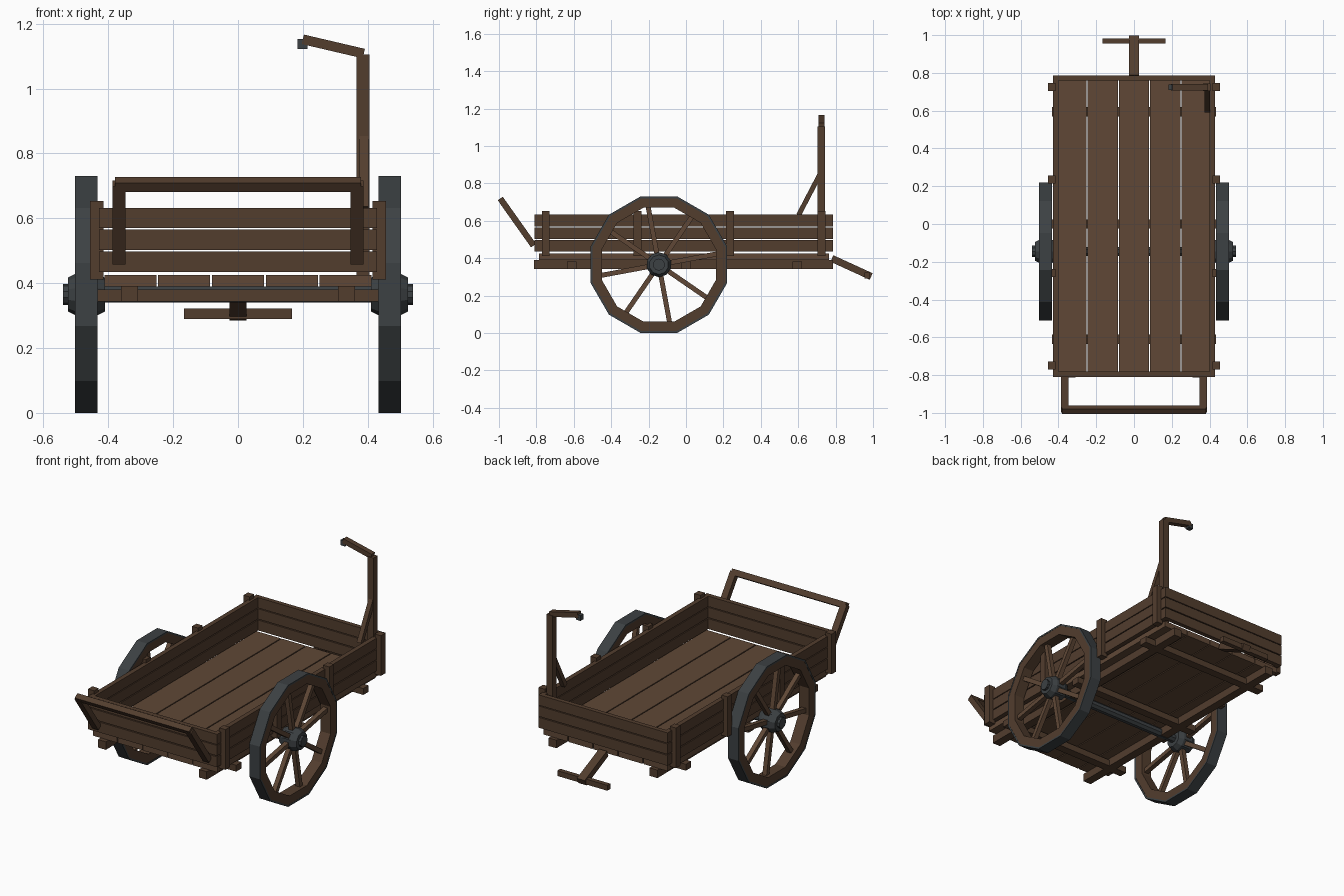
import bpy, bmesh, math
from mathutils import Vector, Matrix

if "Cube" in bpy.data.objects:
    bpy.data.objects.remove(bpy.data.objects["Cube"])


def material(name, rgb):
    m = bpy.data.materials.new(name)
    m.diffuse_color = (*rgb, 1)
    m.use_nodes = True
    m.node_tree.nodes["Principled BSDF"].inputs["Base Color"].default_value = m.diffuse_color
    return m


WOOD = material("dark_wood", (0.085, 0.047, 0.027))
PLANK = material("plank_wood", (0.115, 0.064, 0.037))
IRON = material("iron", (0.045, 0.052, 0.056))


def finish(name, bm, mat):
    bmesh.ops.recalc_face_normals(bm, faces=bm.faces)
    me = bpy.data.meshes.new(name)
    bm.to_mesh(me)
    bm.free()
    me.materials.append(mat)
    ob = bpy.data.objects.new(name, me)
    bpy.context.collection.objects.link(ob)
    return ob


def box(name, x, y, z, mat=WOOD):
    """Axis-aligned box from (min, max) pairs."""
    bm = bmesh.new()
    bmesh.ops.create_cube(bm, size=1)
    for v in bm.verts:
        v.co = [(a + b) / 2 + c * (b - a) for (a, b), c in zip((x, y, z), v.co)]
    return finish(name, bm, mat)


def beam(name, a, b, w, h, mat=WOOD, side=(1, 0, 0)):
    """Square bar from a to b; w is measured along 'side'."""
    a, b, s = Vector(a), Vector(b), Vector(side)
    d = (b - a).normalized()
    n = d.cross(s).normalized()
    s = n.cross(d)
    rot = Matrix((s, d, n)).transposed()
    bm = bmesh.new()
    bmesh.ops.create_cube(bm, size=1)
    for v in bm.verts:
        v.co = (a + b) / 2 + rot @ Vector((v.co.x * w, v.co.y * (b - a).length, v.co.z * h))
    return finish(name, bm, mat)


WY, WZ = -0.145, 0.365     # wheel centre


def lathe(name, profile, n, mat, closed=True, phase=0.5):
    """Turn an (x, radius) profile round the axle line."""
    bm = bmesh.new()
    rings = []
    for i in range(n):
        t = 2 * math.pi * (i + phase) / n
        rings.append([bm.verts.new((x, WY + r * math.cos(t), WZ + r * math.sin(t))) for x, r in profile])
    k = len(profile)
    for i in range(n):
        p, q = rings[i], rings[(i + 1) % n]
        for j in range(k if closed else k - 1):
            bm.faces.new((p[j], q[j], q[(j + 1) % k], p[(j + 1) % k]))
    if not closed:
        bm.faces.new([r[0] for r in rings])
        bm.faces.new([r[-1] for r in rings])
    return finish(name, bm, mat)


# bed planks
for i in range(5):
    c = (i - 2) * 0.166
    box("bed_plank", (c - 0.08, c + 0.08), (-0.785, 0.765), (0.39, 0.425), PLANK)

# side, front and back boards in three rows
for z in (0.435, 0.503, 0.57):
    row = (z, z + 0.062)
    for s in (-1, 1):
        box("side_board", sorted((s * 0.40, s * 0.428)), (-0.782, 0.762), row)
    box("front_board", (-0.428, 0.428), (-0.81, -0.782), row)
    box("back_board", (-0.428, 0.428), (0.76, 0.787), row)

# under frame
for s in (-1, 1):
    box("frame_rail", (s * 0.335 - 0.026, s * 0.335 + 0.026), (-0.812, 0.787), (0.343, 0.391))
for y in (-0.61, 0, 0.595):
    box("cross_beam", (-0.433, 0.433), (y - 0.025, y + 0.025), (0.343, 0.381))

# stakes that hold the side boards
for s in (-1, 1):
    for y in (-0.75, -0.26, 0.235, 0.725):
        box("side_stake", sorted((s * 0.415, s * 0.456)), (y - 0.021, y + 0.021), (0.412, 0.653))

# wheels
for s in (-1, 1):
    x0, x1 = s * 0.433, s * 0.503
    k = 1 / math.cos(math.pi / 12)
    lathe("wheel_tyre", [(x0, 0.355 * k), (x1, 0.355 * k), (x1, 0.365 * k), (x0, 0.365 * k)], 12, IRON)
    x0, x1 = s * 0.435, s * 0.502
    lathe("wheel_rim", [(x0, 0.305 * k), (x1, 0.305 * k), (x1, 0.358 * k), (x0, 0.358 * k)], 12, WOOD)
    lathe("wheel_hub", [(s * 0.41, 0.052), (s * 0.44, 0.067), (s * 0.495, 0.067), (s * 0.525, 0.052),
                        (s * 0.525, 0.032), (s * 0.54, 0.032)], 10, IRON, closed=False)
    for i in range(8):
        t = math.radians(10.5 + 45 * i)
        d = Vector((0, math.cos(t), math.sin(t)))
        c = Vector((s * 0.468, WY, WZ))
        beam("wheel_spoke", c + d * 0.05, c + d * 0.32, 0.028, 0.026, PLANK)
lathe("axle", [(-0.45, 0.026), (0.45, 0.026)], 8, IRON, closed=False)

# front push handle
for s in (-1, 1):
    beam("handle_arm", (s * 0.367, -0.815, 0.467), (s * 0.367, -0.985, 0.707), 0.04, 0.033)
beam("handle_bar", (-0.38, -0.983, 0.705), (0.38, -0.983, 0.705), 0.034, 0.032, side=(0, 0.58, -0.82))

# rear tow bar
beam("tow_bar", (0, 0.78, 0.398), (0, 0.99, 0.302), 0.052, 0.038)
box("tow_grip", (-0.166, 0.166), (0.955, 0.983), (0.29, 0.322))

# corner post with brace, arm and iron hook block
box("lamp_post", (0.366, 0.406), (0.704, 0.744), (0.425, 1.105))
beam("post_brace", (0.388, 0.602, 0.63), (0.388, 0.722, 0.86), 0.028, 0.026)
beam("lamp_arm", (0.388, 0.724, 1.108), (0.2, 0.724, 1.152), 0.032, 0.03, side=(0, 1, 0))
box("lamp_hook", (0.183, 0.214), (0.709, 0.739), (1.122, 1.153), IRON)
